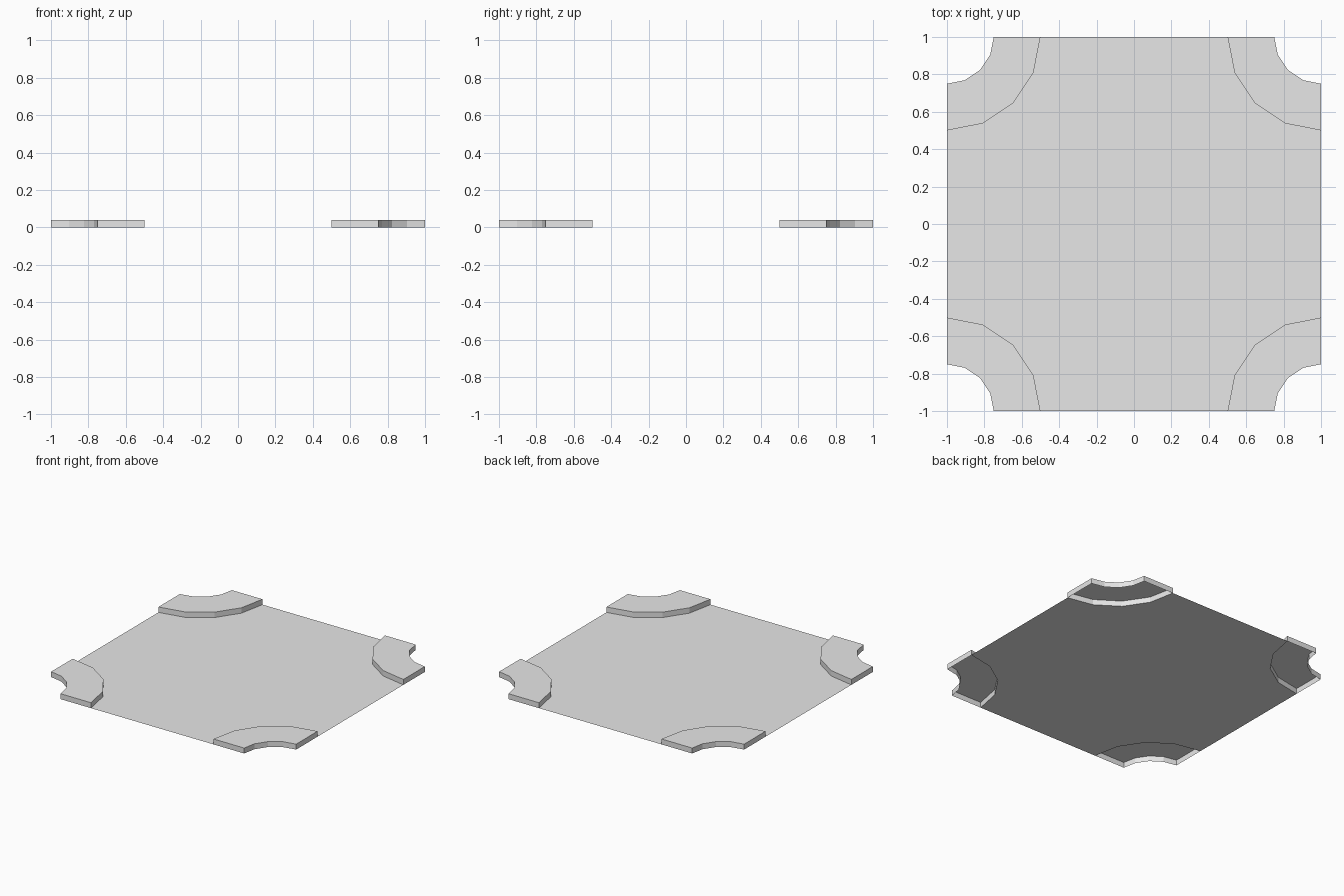
import bpy
import bmesh
from math import cos, sin, pi
from mathutils import Matrix, Vector

HEIGHT = 0.04
OUTER, INNER = 0.5, 0.25
SEGMENTS = 4

cube = bpy.data.objects.get("Cube")
if cube:
    bpy.data.objects.remove(cube, do_unlink=True)

grey = bpy.data.materials.new("light_grey")
grey.use_nodes = True
colour = (0.8, 0.8, 0.8, 1)
grey.diffuse_color = colour
grey.node_tree.nodes["Principled BSDF"].inputs["Base Color"].default_value = colour


def corner_arc(radius, turn, z):
    """Quarter arc around one corner, from its +y edge to its +x edge for turn 0."""
    rotation = Matrix.Rotation(turn * pi / 2, 3, "Z")
    angles = [pi / 2 * i / SEGMENTS for i in range(SEGMENTS + 1)]
    return [rotation @ Vector((1 - radius * cos(a), 1 - radius * sin(a), z))
            for a in angles]


def make_object(name, bm):
    mesh = bpy.data.meshes.new(name)
    bm.to_mesh(mesh)
    bm.free()
    mesh.materials.append(grey)
    obj = bpy.data.objects.new(name, mesh)
    bpy.context.collection.objects.link(obj)


# Thin floor sheet with scooped corners
bm = bmesh.new()
outline = []
for turn in range(4):
    outline += reversed(corner_arc(OUTER, turn, 0))
bm.faces.new([bm.verts.new(p) for p in outline])
make_object("floor_sheet", bm)

# Raised corner plates, open underneath
names = ["back_left", "back_right", "front_right", "front_left"]
for turn, name in enumerate(names):
    bm = bmesh.new()
    ring = corner_arc(OUTER, turn, HEIGHT) + corner_arc(INNER, turn, HEIGHT)[::-1]
    top = [bm.verts.new(p) for p in ring]
    base = [bm.verts.new((p.x, p.y, 0)) for p in ring]
    bm.faces.new(top)
    for i in range(len(ring)):
        j = (i + 1) % len(ring)
        bm.faces.new((top[j], top[i], base[i], base[j]))
    make_object(name + "_corner_plate", bm)
